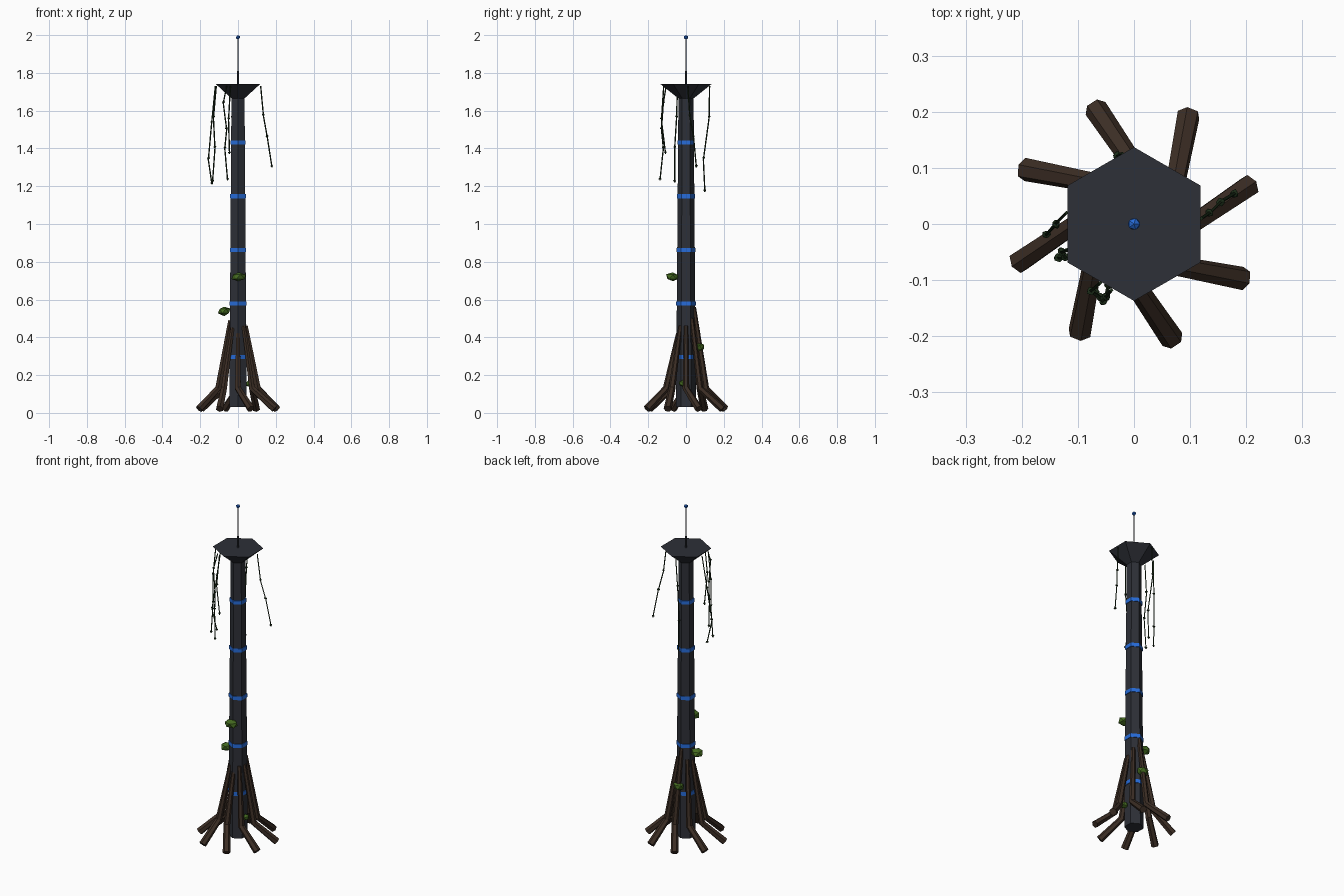
import bpy, bmesh, math, random
from mathutils import Vector

if "Cube" in bpy.data.objects:
    bpy.data.objects.remove(bpy.data.objects["Cube"])

random.seed(4)


def material(name, r, g, b):
    m = bpy.data.materials.new(name)
    m.diffuse_color = (r, g, b, 1)
    m.use_nodes = True
    m.node_tree.nodes["Principled BSDF"].inputs["Base Color"].default_value = m.diffuse_color
    return m


DARK = material("dark_metal", 0.026, 0.029, 0.038)
BLUE = material("blue_glow", 0.02, 0.15, 0.7)
BARK = material("bark", 0.045, 0.027, 0.018)
MOSS = material("moss", 0.06, 0.15, 0.015)
VINE = material("vine", 0.012, 0.028, 0.01)


def finish(name, bm, mat):
    bmesh.ops.recalc_face_normals(bm, faces=bm.faces)
    me = bpy.data.meshes.new(name)
    bm.to_mesh(me)
    bm.free()
    me.materials.append(mat)
    ob = bpy.data.objects.new(name, me)
    bpy.context.collection.objects.link(ob)
    return ob


def sweep(bm, pts, radii, sides):
    """Capped tube along a path, one radius per point."""
    pts = [Vector(p) for p in pts]
    segs = [(b - a).normalized() for a, b in zip(pts, pts[1:])]
    u, prev, rings = None, None, []
    for i, p in enumerate(pts):
        t = (segs[max(i - 1, 0)] + segs[min(i, len(segs) - 1)]).normalized()
        if u is None:
            u = Vector((0, 1, 0))
            u = (u - t * u.dot(t)).normalized()
        else:
            u = prev.rotation_difference(t) @ u
        prev, v = t, t.cross(u)
        ring = []
        for k in range(sides):
            a = 2 * math.pi * k / sides
            ring.append(bm.verts.new(p + radii[i] * (u * math.cos(a) + v * math.sin(a))))
        rings.append(ring)
    for a, b in zip(rings, rings[1:]):
        for k in range(sides):
            j = (k + 1) % sides
            bm.faces.new((a[k], a[j], b[j], b[k]))
    bm.faces.new(rings[0])
    bm.faces.new(rings[-1])


def tube(name, pts, radii, sides, mat):
    bm = bmesh.new()
    sweep(bm, pts, radii, sides)
    return finish(name, bm, mat)


def blob(bm, centre, size, jitter=0.0):
    """Faceted ball, squashed and slightly irregular."""
    for v in bmesh.ops.create_icosphere(bm, subdivisions=1, radius=1)["verts"]:
        k = 1 + random.uniform(-jitter, jitter)
        v.co = Vector(centre) + Vector([c * s * k for c, s in zip(v.co, size)])


# Tapered hexagonal column and flared cap
def column_radius(z):
    return 0.053 - 0.013 * z / 1.68


tube("column", [(0, 0, 0.03), (0, 0, 1.68)], [0.053, 0.04], 6, DARK)
tube("cap", [(0, 0, 1.665), (0, 0, 1.742)], [0.04, 0.137], 6, DARK)

# Blue bands
for i in range(5):
    z = 0.295 + 0.284 * i
    r = column_radius(z) + 0.004
    tube(f"band_{i + 1}", [(0, 0, z - 0.011), (0, 0, z + 0.011)], [r, r], 6, BLUE)

# Antenna with beacon
tube("antenna_base", [(0, 0, 1.74), (0, 0, 1.81)], [0.006, 0.005], 6, DARK)
tube("antenna", [(0, 0, 1.80), (0, 0, 1.985)], [0.003, 0.003], 6, DARK)
bm = bmesh.new()
blob(bm, (0, 0, 1.988), (0.012, 0.012, 0.012))
finish("beacon", bm, BLUE)


# Roots that hug the column, bend at the knee and splay sideways
def polar(r, deg, z):
    a = math.radians(deg)
    return (r * math.cos(a), r * math.sin(a), z)


tops = [0.46, 0.5, 0.56, 0.5, 0.49, 0.45, 0.42, 0.46]
for k, top in enumerate(tops):
    a = 45 * k
    path = [polar(0.042, a, top), polar(0.105, a, 0.13), polar(0.217, a + 18.4, 0.021)]
    tube(f"root_{k + 1}", path, [0.011, 0.018, 0.021], 6, BARK)

# Moss clumps spiralling up the column
clumps = [((0.058, -0.015, 0.155), (0.02, 0.025, 0.018)),
          ((0.0, 0.07, 0.348), (0.036, 0.028, 0.025)),
          ((-0.073, 0.0, 0.54), (0.034, 0.036, 0.025)),
          ((0.003, -0.07, 0.72), (0.042, 0.036, 0.026))]
for i, (c, s) in enumerate(clumps):
    bm = bmesh.new()
    blob(bm, c, s, 0.15)
    finish(f"moss_{i + 1}", bm, MOSS)

# Vines hanging from the cap rim, with small leaf buds
vines = [
    [(0.12, 0.01, 1.73), (0.135, 0.02, 1.57), (0.155, 0.04, 1.46), (0.18, 0.055, 1.30)],
    [(-0.12, 0.02, 1.73), (-0.14, 0.0, 1.53), (-0.157, -0.02, 1.34), (-0.138, 0.0, 1.21)],
    [(-0.115, -0.045, 1.73), (-0.13, -0.05, 1.56), (-0.122, -0.06, 1.40), (-0.135, -0.06, 1.22)],
    [(-0.06, -0.105, 1.73), (-0.078, -0.12, 1.64), (-0.06, -0.13, 1.5), (-0.07, -0.12, 1.4),
     (-0.055, -0.138, 1.23)],
    [(-0.04, -0.118, 1.73), (-0.05, -0.13, 1.55), (-0.045, -0.108, 1.37)],
    [(-0.02, 0.125, 1.73), (-0.03, 0.122, 1.56), (-0.02, 0.092, 1.34), (-0.02, 0.1, 1.17)],
]
for i, path in enumerate(vines):
    bm = bmesh.new()
    sweep(bm, path, [0.0035] * len(path), 4)
    for a, b in zip(path, path[1:]):
        blob(bm, Vector(a).lerp(Vector(b), 0.95), (0.008, 0.008, 0.006), 0.2)
    finish(f"vine_{i + 1}", bm, VINE)
